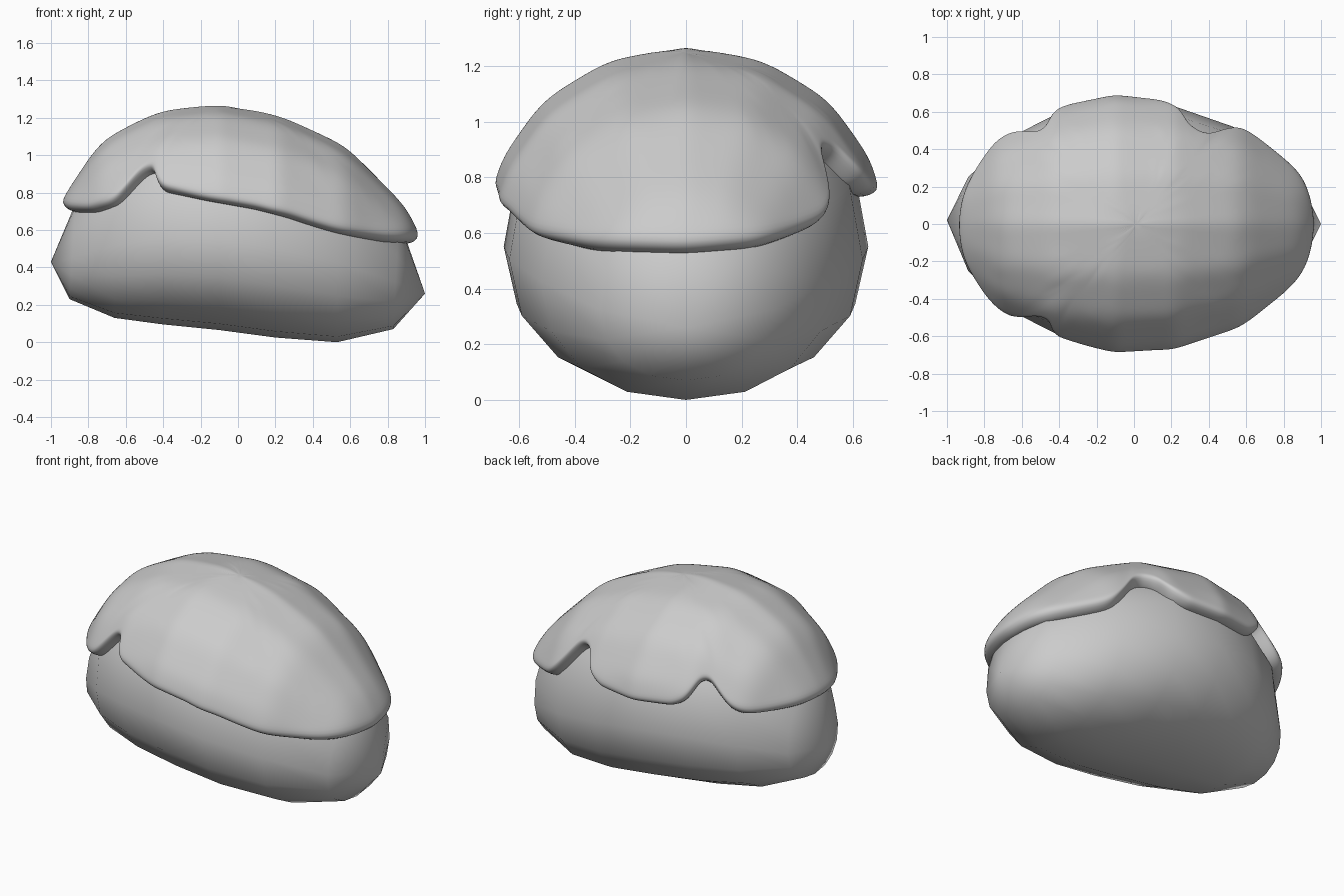
import bpy, bmesh
from math import sin, cos, pi, radians, copysign
from mathutils import Vector
from mathutils.bvhtree import BVHTree

if "Cube" in bpy.data.objects:
    bpy.data.objects.remove(bpy.data.objects["Cube"])

SIDES = 16


def make_object(bm, name):
    bmesh.ops.recalc_face_normals(bm, faces=bm.faces)
    for f in bm.faces:
        f.smooth = True
    me = bpy.data.meshes.new(name)
    bm.to_mesh(me)
    ob = bpy.data.objects.new(name, me)
    bpy.context.collection.objects.link(ob)
    return ob


def bridge(bm, a, b):
    n = len(a)
    for i in range(n):
        bm.faces.new((a[i], a[(i + 1) % n], b[(i + 1) % n], b[i]))


def cap(bm, ring, tip):
    n = len(ring)
    for i in range(n):
        bm.faces.new((ring[i], ring[(i + 1) % n], tip))


def power(v, e):
    return copysign(abs(v) ** e, v)


# bun: stations along x -> (bottom x, top x, bottom z, top z, half width)
stations = [(-0.9, -0.87, 0.23, 0.74, 0.25), (-0.66, -0.68, 0.13, 1.025, 0.46),
            (-0.4, -0.4, 0.095, 1.165, 0.595), (-0.1, -0.1, 0.065, 1.195, 0.655),
            (0.2, 0.2, 0.025, 1.14, 0.635), (0.53, 0.53, 0.0, 0.99, 0.52),
            (0.83, 0.86, 0.07, 0.66, 0.31)]
bm = bmesh.new()
rings = []
for xb, xt, zb, zt, w in stations:
    c = zb + (zt - zb) * 0.43
    ring = []
    for i in range(SIDES):
        a = 2 * pi * i / SIDES
        k = power(-cos(a), 0.9)
        z = c + k * ((zt - c) if k > 0 else (c - zb))
        x = xb + (xt - xb) * (z - zb) / (zt - zb)
        y = w * power(sin(a), 1.0 if k > 0 else 0.93)
        ring.append(bm.verts.new((x, y, z)))
    rings.append(ring)
for a, b in zip(rings, rings[1:]):
    bridge(bm, a, b)
cap(bm, rings[0], bm.verts.new((-1, 0.02, 0.43)))
cap(bm, rings[-1], bm.verts.new((1, 0, 0.26)))
make_object(bm, "bun")
surface = BVHTree.FromBMesh(bm)

# icing rim: plan angle in degrees -> height of the drip edge
rim = [(0, .55), (16, .57), (37, .65), (43, .70), (47, .88), (54, .91),
       (62, .90), (69, .81), (77, .77), (99, .76), (120, .77), (127, .81),
       (131, .91), (138, .92), (143, .78), (149, .74), (180, .73),
       (193, .72), (205, .72), (216, .76), (221, .92), (228, .95),
       (232, .84), (253, .79), (279, .74), (296, .69), (317, .61),
       (338, .56), (360, .55)]
DROP = 0.045
ORIGIN = Vector((0, 0, 0.4))


def rim_height(deg):
    for (a, za), (b, zb) in zip(rim, rim[1:]):
        if a <= deg <= b:
            return za + (zb - za) * (deg - a) / (b - a) - DROP


def on_bun(az, el):
    d = Vector((cos(el) * cos(az), cos(el) * sin(az), sin(el)))
    return surface.ray_cast(ORIGIN, d)[0]


# icing: grid draped over the bun from the crown down to the rim
N, ROWS = 120, 14
bm2 = bmesh.new()
cols = []
for i in range(N):
    deg = 360 * i / N
    az, goal = radians(deg), rim_height(deg)
    lo, hi = 0.0, pi / 2
    for _ in range(25):
        mid = (lo + hi) / 2
        if on_bun(az, mid).z < goal:
            lo = mid
        else:
            hi = mid
    cols.append([bm2.verts.new(on_bun(az, pi / 2 + (lo - pi / 2) * r / ROWS))
                 for r in range(1, ROWS + 1)])
rows = [list(r) for r in zip(*cols)]
for a, b in zip(rows, rows[1:]):
    bridge(bm2, a, b)
cap(bm2, rows[0], bm2.verts.new(on_bun(0, pi / 2)))
bmesh.ops.smooth_vert(bm2, verts=bm2.verts, factor=0.5,
                      use_axis_x=True, use_axis_y=True, use_axis_z=True)
icing = make_object(bm2, "icing")
sol = icing.modifiers.new("thickness", 'SOLIDIFY')
sol.thickness = 0.105
sol.offset = 0.45
sub = icing.modifiers.new("rounding", 'SUBSURF')
sub.levels = sub.render_levels = 2
bm.free()
bm2.free()
